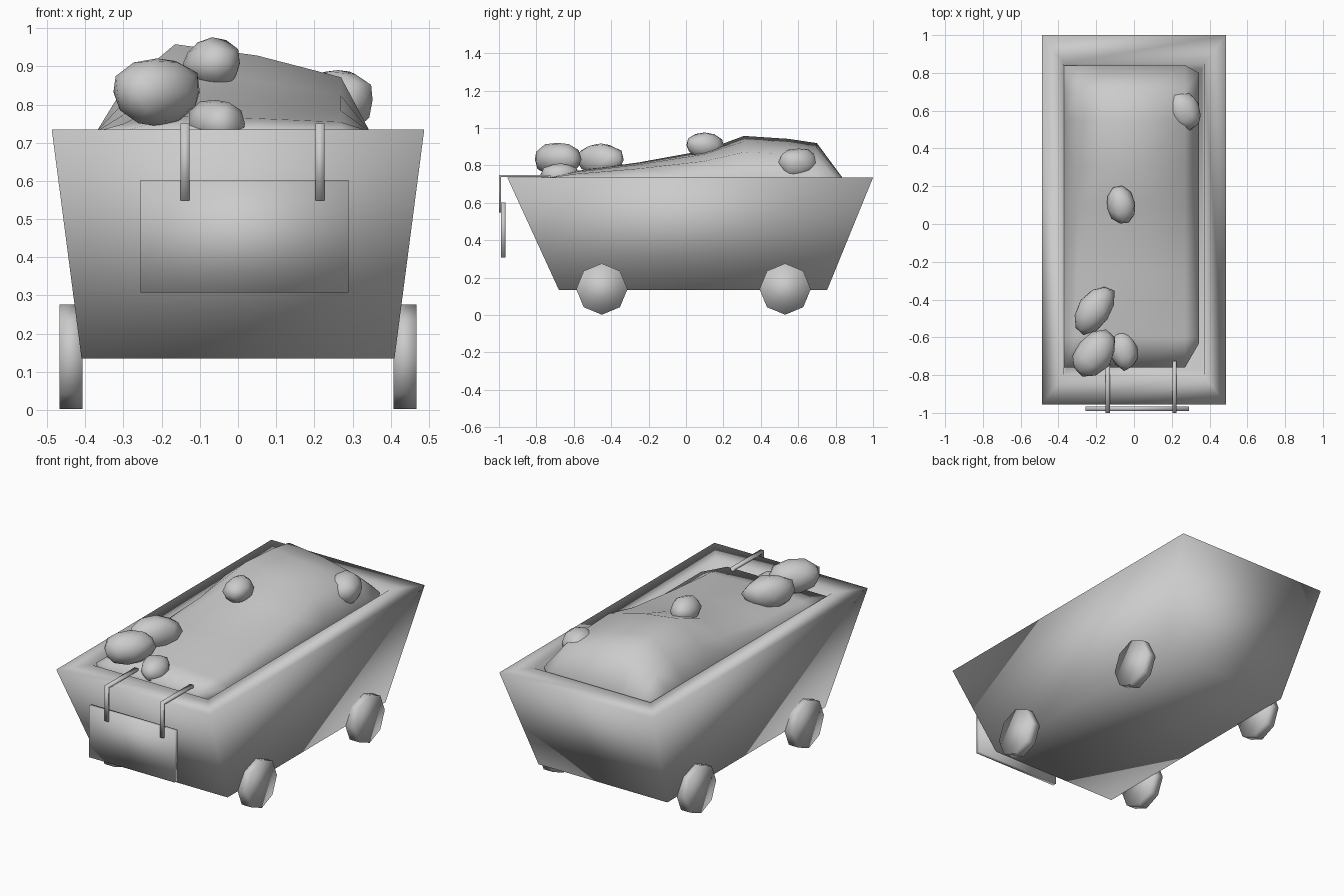
import bpy, bmesh, math, random
from mathutils import Matrix, Vector

cube = bpy.data.objects.get("Cube")
if cube:
    bpy.data.objects.remove(cube, do_unlink=True)

grey = bpy.data.materials.new("plain grey")
grey.use_nodes = True
colour = (0.6, 0.6, 0.6, 1)
grey.diffuse_color = colour
grey.node_tree.nodes["Principled BSDF"].inputs["Base Color"].default_value = colour


def finish(name, bm):
    """Turn a bmesh into a fully smooth shaded object."""
    bmesh.ops.recalc_face_normals(bm, faces=bm.faces)
    for f in bm.faces:
        f.smooth = True
    mesh = bpy.data.meshes.new(name)
    bm.to_mesh(mesh)
    bm.free()
    mesh.materials.append(grey)
    obj = bpy.data.objects.new(name, mesh)
    bpy.context.collection.objects.link(obj)
    return obj


def box(bm, lo, hi):
    lo, hi = Vector(lo), Vector(hi)
    m = Matrix.Translation((lo + hi) / 2) @ Matrix.Diagonal((*(hi - lo), 1))
    bmesh.ops.create_cube(bm, size=1, matrix=m)


def bridge(bm, a, b):
    n = len(a)
    for i in range(n):
        j = (i + 1) % n
        bm.faces.new((a[i], a[j], b[j], b[i]))


# Tub: rectangular loops from the underside, over the flat rim, to the inner floor
bm = bmesh.new()
loops = []
for x, front, back, z in [(.41, -.68, .755, .135), (.488, -.955, 1, .735),
                          (.37, -.8, .85, .735), (.36, -.77, .82, .62)]:
    loops.append([bm.verts.new(p) for p in
                  [(-x, front, z), (x, front, z), (x, back, z), (-x, back, z)]])
for a, b in zip(loops, loops[1:]):
    bridge(bm, a, b)
bm.faces.new(loops[0])
bm.faces.new(loops[-1])
finish("cart_tub", bm)

# Four octagonal wheels
for side, sx in (("left", 1), ("right", -1)):
    for end, y in (("front", -.45), ("back", .53)):
        bm = bmesh.new()
        m = (Matrix.Translation((sx * .437, y, .139))
             @ Matrix.Rotation(math.pi / 2, 4, 'Y'))
        bmesh.ops.create_cone(bm, cap_ends=True, segments=8, radius1=.137,
                              radius2=.137, depth=.06, matrix=m)
        finish(f"{end}_{side}_wheel", bm)

# Hanging plate
bm = bmesh.new()
box(bm, (-.256, -.99, .307), (.29, -.965, .602))
finish("front_plate", bm)

# Hooks: a bent strip extruded across its width
hook = [(-1, .548), (-1, .75), (-.725, .75), (-.725, .69),
        (-.737, .69), (-.737, .737), (-.988, .737), (-.988, .548)]
for side, x in (("right", -.15), ("left", .203)):
    bm = bmesh.new()
    face = bm.faces.new([bm.verts.new((x, y, z)) for y, z in hook])
    new = bmesh.ops.extrude_face_region(bm, geom=[face])["geom"]
    bmesh.ops.translate(bm, vec=(.023, 0, 0),
                        verts=[v for v in new if isinstance(v, bmesh.types.BMVert)])
    finish(f"{side}_hook", bm)

# Heaped load: height is the product of a cross profile and a lengthwise profile
across = [(-.37, 0), (-.30, .5), (-.165, 1), (.05, .87), (.27, .62), (.345, 0)]
along = [(-.76, 0), (-.6, .17), (-.25, .38), (.1, .66),
         (.31, 1), (.55, .93), (.7, .83), (.84, 0)]
bm = bmesh.new()
grid = []
for y, h in along:
    row = []
    for x, w in across:
        z = .73 + .228 * w * h
        yy = y
        if h == 0 and x > .3:
            yy += .13 if y < 0 else -.04
        row.append(bm.verts.new((x, yy, z)))
    grid.append(row)
for a, b in zip(grid, grid[1:]):
    for i in range(len(a) - 1):
        bm.faces.new((a[i], a[i + 1], b[i + 1], b[i]))
rim = (grid[0] + [r[-1] for r in grid[1:-1]] + grid[-1][::-1]
       + [r[0] for r in grid[-2:0:-1]])
base = [bm.verts.new((v.co.x * .96, v.co.y * .96, .625)) for v in rim]
bridge(bm, rim, base)
bm.faces.new(base)
finish("load_heap", bm)

# Loose rocks: lumpy low-poly spheres, stretched and turned
random.seed(4)
rocks = [((-.212, -.685, .832), (.14, .1, .092), 50),
         ((-.21, -.455, .83), (.145, .09, .09), 55),
         ((-.056, -.67, .75), (.105, .075, .066), 105),
         ((-.068, .1, .907), (.1, .076, .069), 100),
         ((.262, .6, .812), (.115, .09, .084), 120)]
for i, (centre, size, turn) in enumerate(rocks, 1):
    bm = bmesh.new()
    bmesh.ops.create_icosphere(bm, subdivisions=2, radius=1)
    for v in bm.verts:
        v.co *= random.uniform(.93, 1.06)
    bm.transform(Matrix.Translation(centre)
                 @ Matrix.Rotation(math.radians(turn), 4, 'Z')
                 @ Matrix.Diagonal((*size, 1)))
    finish(f"rock_{i}", bm)
